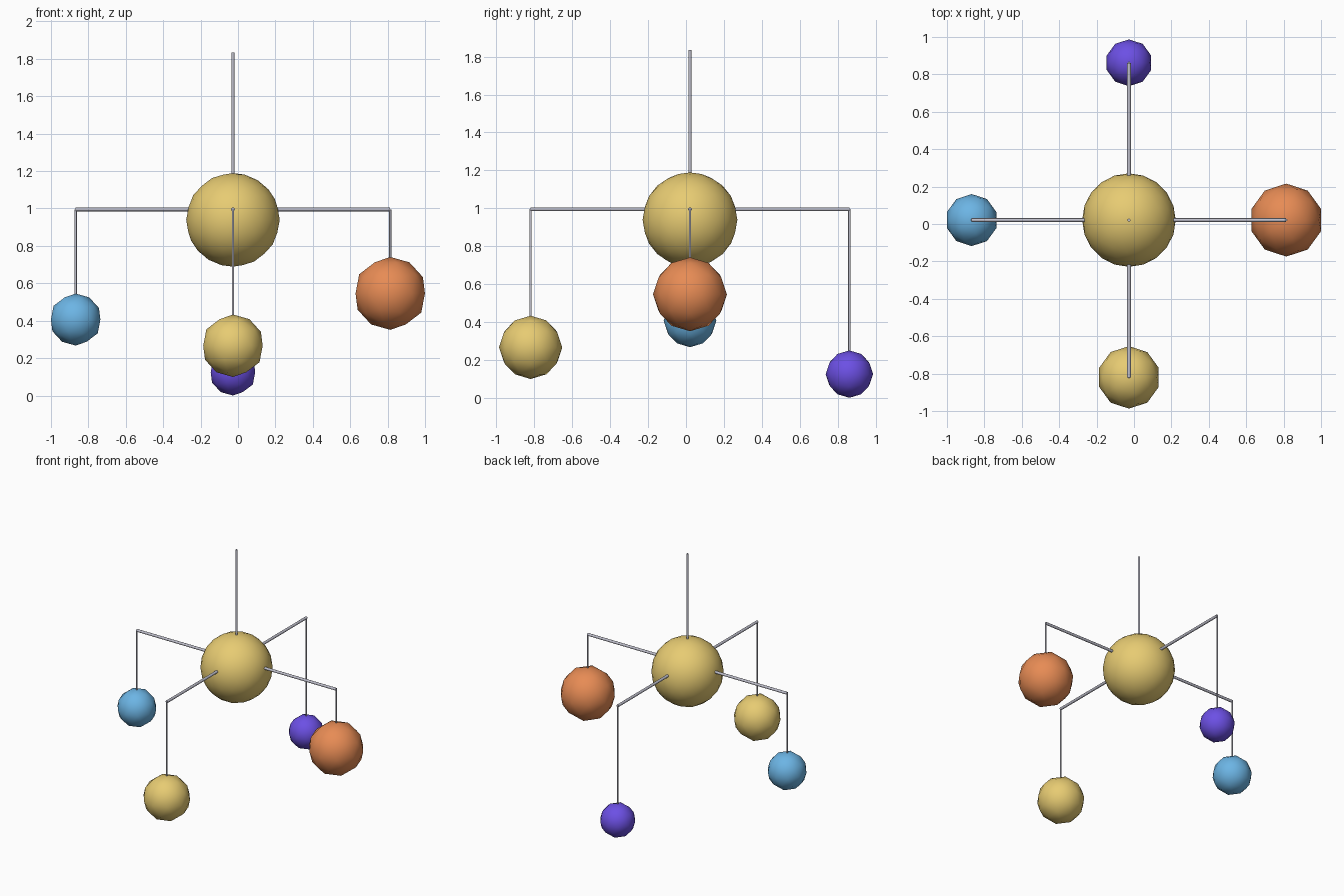
import bpy
from mathutils import Vector

cube = bpy.data.objects.get("Cube")
if cube:
    bpy.data.objects.remove(cube, do_unlink=True)


def material(name, rgb):
    m = bpy.data.materials.new(name)
    m.use_nodes = True
    m.diffuse_color = (*rgb, 1)
    m.node_tree.nodes["Principled BSDF"].inputs["Base Color"].default_value = (*rgb, 1)
    return m


GOLD = material("gold", (0.80, 0.60, 0.17))
ORANGE = material("orange", (0.80, 0.26, 0.09))
BLUE = material("sky blue", (0.15, 0.46, 0.78))
PURPLE = material("purple", (0.15, 0.08, 0.78))
STEEL = material("light grey metal", (0.52, 0.52, 0.60))


def finish(name, mat):
    obj = bpy.context.object
    obj.name = name
    obj.data.materials.append(mat)
    bpy.ops.object.shade_smooth_by_angle()


def ball(name, centre, radius, mat, detail=2):
    bpy.ops.mesh.primitive_ico_sphere_add(subdivisions=detail, radius=radius, location=centre)
    finish(name, mat)


def rod(name, start, end, radius):
    axis = end - start
    bpy.ops.mesh.primitive_cylinder_add(
        vertices=16, radius=radius, depth=axis.length, location=(start + end) / 2,
        rotation=axis.to_track_quat("Z", "Y").to_euler())
    finish(name, STEEL)


# Central ball and hanging stem
hub = Vector((-0.027, 0.021, 0.939))
ball("hub", hub, 0.25, GOLD, 3)
rod("stem", hub, Vector((hub.x, hub.y, 1.835)), 0.008)

# Four arms, each with a drop wire and a hanging ball
ARM = 0.841
joint = Vector((hub.x, hub.y, 0.995))
for side, way, height, radius, mat in (
        ("left", (1, 0, 0), 0.546, 0.195, ORANGE),
        ("right", (-1, 0, 0), 0.406, 0.139, BLUE),
        ("front", (0, -1, 0), 0.266, 0.167, GOLD),
        ("back", (0, 1, 0), 0.125, 0.125, PURPLE)):
    tip = joint + Vector(way) * ARM
    low = Vector((tip.x, tip.y, height))
    rod(side + "_arm", joint, tip, 0.01)
    rod(side + "_drop", tip, low, 0.006)
    ball(side + "_ball", low, radius, mat)
